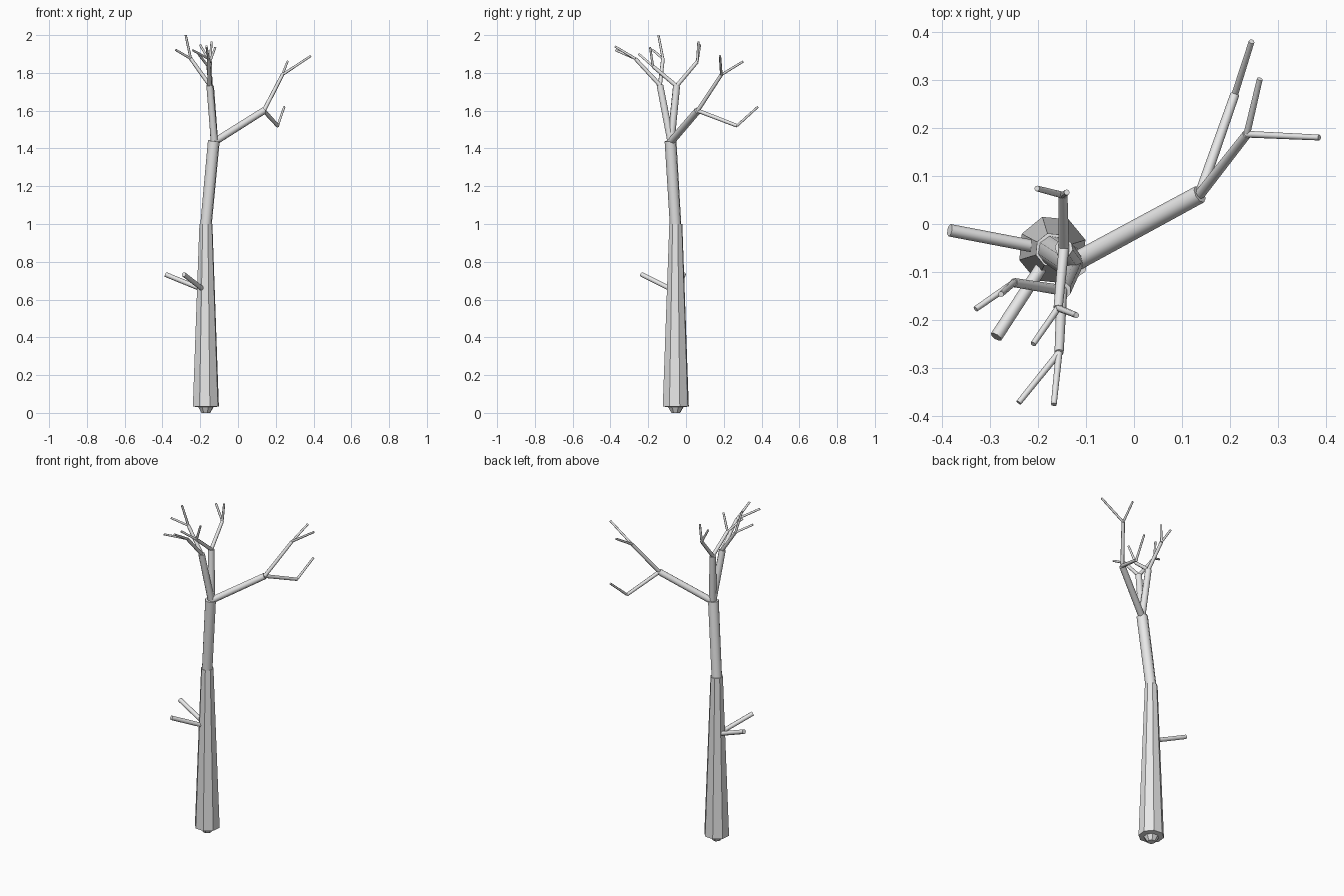
import bpy, bmesh, math
from mathutils import Vector, Matrix

if "Cube" in bpy.data.objects:
    bpy.data.objects.remove(bpy.data.objects["Cube"])

bark = bpy.data.materials.new("grey_bark")
bark.diffuse_color = (0.8, 0.8, 0.8, 1)
bark.use_nodes = True
bark.node_tree.nodes["Principled BSDF"].inputs["Base Color"].default_value = bark.diffuse_color


def finish(bm, name, smooth):
    bmesh.ops.recalc_face_normals(bm, faces=bm.faces)
    for f in bm.faces:
        f.smooth = smooth
    me = bpy.data.meshes.new(name)
    bm.to_mesh(me)
    bm.free()
    me.materials.append(bark)
    ob = bpy.data.objects.new(name, me)
    bpy.context.collection.objects.link(ob)
    if smooth:
        bpy.ops.object.select_all(action='DESELECT')
        bpy.context.view_layer.objects.active = ob
        ob.select_set(True)
        bpy.ops.object.shade_smooth_by_angle(angle=math.radians(50))
    return ob


def limb(name, a, b, r1, r2, sides=8, smooth=True):
    """Tapered tube from a to b."""
    a, b = Vector(a), Vector(b)
    d = b - a
    bm = bmesh.new()
    m = Matrix.Translation((a + b) / 2) @ d.to_track_quat('Z', 'Y').to_matrix().to_4x4()
    bmesh.ops.create_cone(bm, cap_ends=True, segments=sides, radius1=r1,
                          radius2=r2, depth=d.length, matrix=m)
    return finish(bm, name, smooth)


def lathe(name, rings, sides, turn):
    """Faceted stack of rings (x, y, z, radius), closed at both ends."""
    bm = bmesh.new()
    loops = []
    for x, y, z, r in rings:
        loops.append([bm.verts.new((x + r * math.cos(turn + math.tau * i / sides),
                                    y + r * math.sin(turn + math.tau * i / sides), z))
                      for i in range(sides)])
    for lo, hi in zip(loops, loops[1:]):
        for i in range(sides):
            j = (i + 1) % sides
            bm.faces.new((lo[i], lo[j], hi[j], hi[i]))
    bm.faces.new(loops[0][::-1])
    bm.faces.new(loops[-1])
    return finish(bm, name, False)


# Faceted lower trunk with a small rounded foot
lathe("trunk", [(-0.17, -0.054, 0.0, 0.024), (-0.17, -0.054, 0.03, 0.042),
                (-0.17, -0.054, 0.034, 0.072), (-0.17, -0.054, 1.0, 0.036)],
      8, math.radians(17))

# Upper trunk leans to the crown
limb("upper_trunk", (-0.17, -0.055, 0.99), (-0.128, -0.082, 1.44), 0.031, 0.032)

# Broken stubs on the lower trunk
limb("stub_left", (-0.18, -0.052, 0.65), (-0.384, -0.013, 0.733), 0.013, 0.013)
limb("stub_front", (-0.18, -0.07, 0.65), (-0.287, -0.235, 0.733), 0.013, 0.013)

# Crown: each bough carries forks, each fork carries twigs
crown = (-0.125, -0.08, 1.435)
boughs = {
    "right_bough": ((0.137, 0.062, 1.60), [
        ((0.21, 0.27, 1.52), [(0.245, 0.38, 1.62)]),
        ((0.235, 0.187, 1.79), [(0.386, 0.18, 1.89), (0.262, 0.302, 1.86)])]),
    "back_bough": ((-0.146, -0.05, 1.73), [
        ((-0.148, 0.06, 1.86), [(-0.202, 0.074, 1.95), (-0.14, 0.066, 1.965)]),
        ((-0.158, -0.175, 1.835), [(-0.21, -0.25, 1.90), (-0.12, -0.19, 1.935)])]),
    "front_bough": ((-0.15, -0.138, 1.735), [
        ((-0.156, -0.268, 1.875), [(-0.24, -0.372, 1.92), (-0.167, -0.376, 1.94)]),
        ((-0.25, -0.122, 1.875), [(-0.33, -0.177, 1.922), (-0.277, -0.146, 2.0)])]),
}
for name, (joint, forks) in boughs.items():
    limb(name, crown, joint, 0.02, 0.019)
    for i, (fork, twigs) in enumerate(forks):
        limb(f"{name}_fork_{i + 1}", joint, fork, 0.011, 0.0095)
        for j, tip in enumerate(twigs):
            limb(f"{name}_twig_{i + 1}_{j + 1}", fork, tip, 0.007, 0.006)
